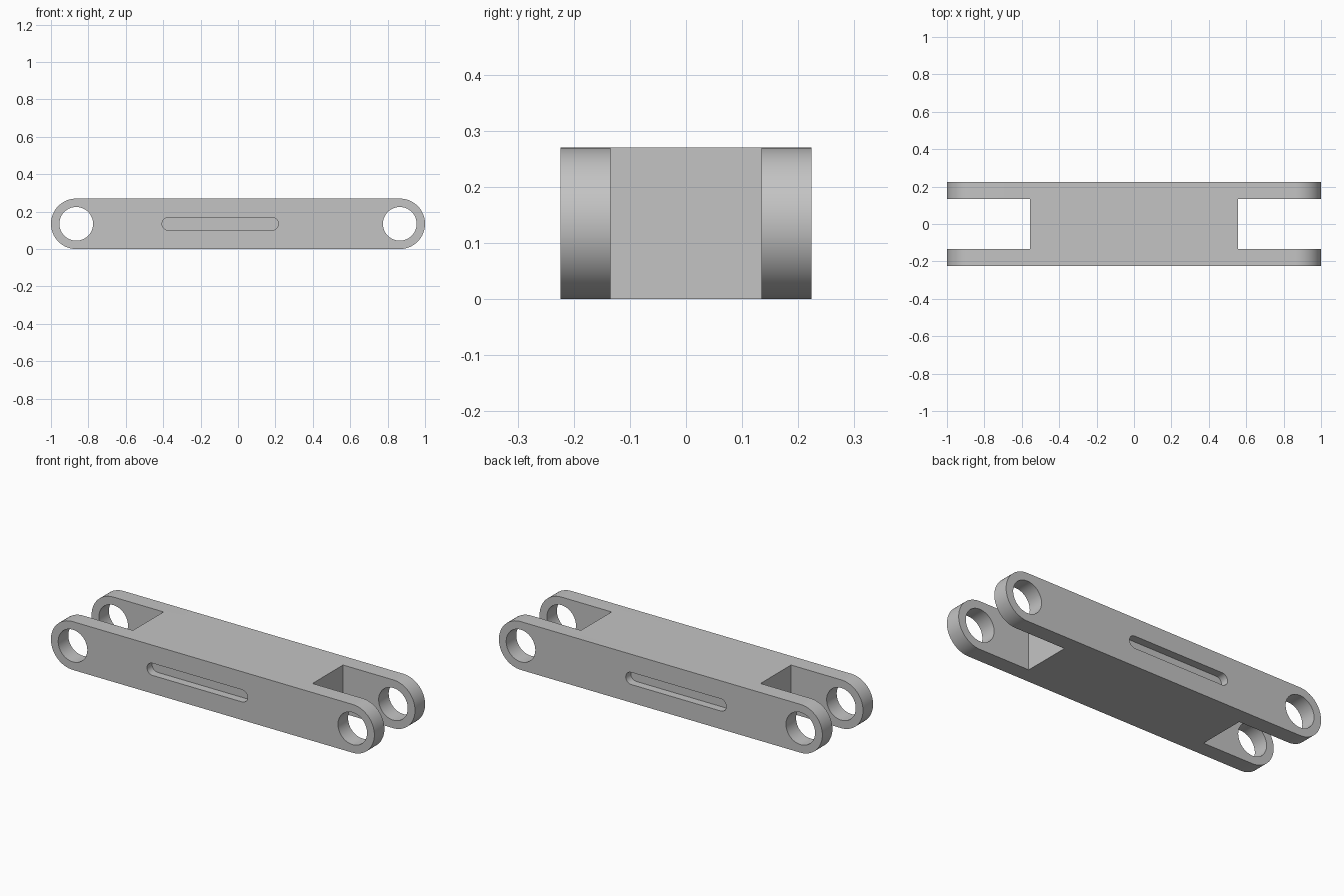
import bpy
import bmesh
from math import pi, sin, cos, radians

cube = bpy.data.objects.get("Cube")
if cube:
    bpy.data.objects.remove(cube, do_unlink=True)

RADIUS = 0.135          # half height of the bar and its end rounding
PIN_X = 1 - RADIUS      # pin hole centres
HALF_W = 0.224          # half width across both fork arms
GAP = 0.135             # half width of the fork opening
GAP_X = 0.555           # where the fork opening stops
SLOT_DEPTH = 0.045

grey = bpy.data.materials.new("plain grey")
grey.use_nodes = True
grey.diffuse_color = (0.55, 0.55, 0.55, 1)
grey.node_tree.nodes["Principled BSDF"].inputs["Base Color"].default_value = grey.diffuse_color


def capsule(x0, x1, r, steps=32):
    """Rounded bar outline between two centres in the XZ plane."""
    pts = []
    for cx, start in ((x1, -pi / 2), (x0, pi / 2)):
        for i in range(steps + 1):
            a = start + pi * i / steps
            pts.append((cx + r * cos(a), RADIUS + r * sin(a)))
    return pts


def circle(cx, r, steps=64):
    return [(cx + r * cos(2 * pi * i / steps), RADIUS + r * sin(2 * pi * i / steps))
            for i in range(steps)]


def box(x0, x1, z0, z1):
    return [(x0, z0), (x1, z0), (x1, z1), (x0, z1)]


def extrude(name, outline, y0, y1):
    """Solid made by extruding an XZ outline along y."""
    bm = bmesh.new()
    face = bm.faces.new([bm.verts.new((x, y0, z)) for x, z in outline])
    out = bmesh.ops.extrude_face_region(bm, geom=[face])["geom"]
    verts = [v for v in out if isinstance(v, bmesh.types.BMVert)]
    bmesh.ops.translate(bm, verts=verts, vec=(0, y1 - y0, 0))
    bmesh.ops.recalc_face_normals(bm, faces=bm.faces)
    mesh = bpy.data.meshes.new(name)
    bm.to_mesh(mesh)
    bm.free()
    mesh.materials.append(grey)
    obj = bpy.data.objects.new(name, mesh)
    bpy.context.collection.objects.link(obj)
    return obj


# Rounded bar
link = extrude("double_fork_link", capsule(-PIN_X, PIN_X, RADIUS), -HALF_W, HALF_W)

# Fork openings and pin holes at both ends, shallow slots on both faces
cutters = []
for s in (-1, 1):
    x0, x1 = sorted((s * GAP_X, s * 1.2))
    cutters.append(extrude("fork_cutter", box(x0, x1, -0.1, 0.4), -GAP, GAP))
    cutters.append(extrude("pin_hole_cutter", circle(s * PIN_X, 0.09), -0.4, 0.4))
    y0, y1 = sorted((s * (HALF_W - SLOT_DEPTH), s * 0.4))
    cutters.append(extrude("slot_cutter", capsule(-0.372, 0.182, 0.034, 16), y0, y1))

bpy.ops.object.select_all(action='DESELECT')
link.select_set(True)
bpy.context.view_layer.objects.active = link
for cutter in cutters:
    cutter.hide_render = True
    mod = link.modifiers.new("cut", 'BOOLEAN')
    mod.operation = 'DIFFERENCE'
    mod.solver = 'EXACT'
    mod.object = cutter
    bpy.ops.object.modifier_apply(modifier=mod.name)
    bpy.data.objects.remove(cutter, do_unlink=True)

bpy.ops.object.shade_smooth_by_angle(angle=radians(30))
